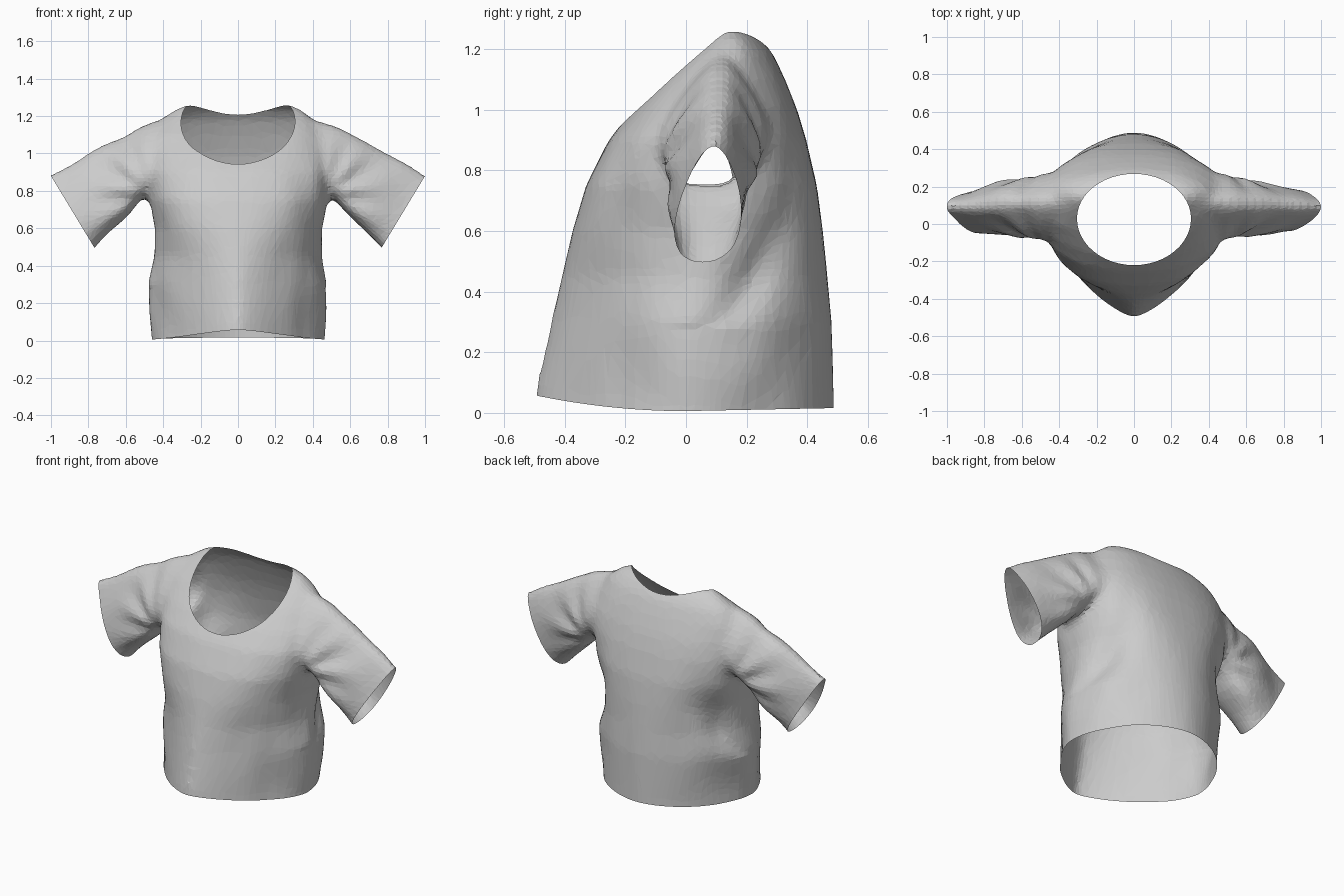
import bpy, bmesh, math
from mathutils import Vector, noise

if "Cube" in bpy.data.objects:
    bpy.data.objects.remove(bpy.data.objects["Cube"])

cloth = bpy.data.materials.new("grey cloth")
cloth.diffuse_color = (0.6, 0.6, 0.6, 1)
cloth.use_nodes = True
cloth.node_tree.nodes["Principled BSDF"].inputs["Base Color"].default_value = cloth.diffuse_color


def spow(v, e):
    return math.copysign(abs(v) ** e, v)


def loft(bm, rings):
    """Skin a list of closed point rings and cap both ends."""
    vs = [[bm.verts.new(p) for p in r] for r in rings]
    n = len(vs[0])
    for a, b in zip(vs, vs[1:]):
        for i in range(n):
            bm.faces.new((a[i], a[(i + 1) % n], b[(i + 1) % n], b[i]))
    bm.faces.new(vs[0][::-1])
    bm.faces.new(vs[-1])


def evaluated(obj):
    """Bake the modifiers of an object into its mesh."""
    dg = bpy.context.evaluated_depsgraph_get()
    me = bpy.data.meshes.new_from_object(obj.evaluated_get(dg))
    obj.modifiers.clear()
    obj.data = me


def add_object(name, bm):
    bmesh.ops.recalc_face_normals(bm, faces=bm.faces)
    me = bpy.data.meshes.new(name)
    bm.to_mesh(me)
    bm.free()
    ob = bpy.data.objects.new(name, me)
    bpy.context.collection.objects.link(ob)
    return ob


bm = bmesh.new()
N = 48
ANG = [2 * math.pi * i / N for i in range(N)]

# torso sections: z, half width, front y, back y, front and back roundness
torso = [(-.10, .46, -.512, .492, 1.38, 1.85), (.05, .465, -.492, .488, 1.38, 1.85),
         (.3, .485, -.442, .481, 1.45, 1.9), (.45, .45, -.41, .467, 1.65, 2),
         (.6, .44, -.375, .452, 2.1, 2.25), (.75, .475, -.33, .432, 2.4, 2.45),
         (.9, .50, -.255, .397, 2.4, 2.45), (1.0, .50, -.175, .367, 2.4, 2.3),
         (1.1, .48, -.075, .327, 2.4, 2.1), (1.18, .42, .005, .29, 2.3, 2),
         (1.235, .335, .055, .247, 2.1, 2), (1.26, .28, .08, .205, 2, 2)]
rings = []
for z, w, yf, yb, pf, pb in torso:
    cy, h = (yf + yb) / 2, (yb - yf) / 2
    ring = []
    for a in ANG:
        e = 2 / (pb if math.sin(a) > 0 else pf)
        ring.append((w * spow(math.cos(a), e), cy + h * spow(math.sin(a), e), z))
    rings.append(ring)
loft(bm, rings)

# sleeve sections: top x, z, bottom x, z, front y, back y, narrowing to the top
sleeve = [(.28, 1.235, .30, .86, -.13, .29, .9), (.5, 1.155, .48, .785, -.13, .265, .8),
          (.75, 1.03, .62, .65, -.1, .22, .65), (1.0, .89, .775, .49, -.08, .165, .68),
          (1.10, .83, .85, .42, -.075, .16, .7)]
for s in (1, -1):
    rings = []
    for tx, tz, bx, bz, yf, yb, nar in sleeve:
        ring = []
        for a in ANG:
            k = (1 + math.cos(a)) / 2
            lean = .01 + .04 * k
            wid = (yb - yf) / 2 * (1 + nar * (.25 - k))
            ring.append((s * (bx + (tx - bx) * k),
                         (yf + yb) / 2 + lean + wid * spow(math.sin(a), .85),
                         bz + (tz - bz) * k))
        rings.append(ring)
    loft(bm, rings)

shirt = add_object("shirt", bm)

# fuse torso and sleeves into one soft skin
m = shirt.modifiers.new("fuse", 'REMESH')
m.mode = 'VOXEL'
m.voxel_size = .022
m = shirt.modifiers.new("soften", 'SMOOTH')
m.factor = .5
m.iterations = 8
evaluated(shirt)

# cloth folds
bm = bmesh.new()
bm.from_mesh(shirt.data)
bm.normal_update()
moves = []
for v in bm.verts:
    p = v.co
    ax = abs(p.x)
    side = min(1, max(0, (ax - .15) / .25))
    d = .012 * side * noise.noise(Vector((p.x * 5, p.y * 6, p.z * 4)))
    # hollow sweeping up the back of each flank
    if ax < .52 and p.z < 1:
        line = p.y - .04 - .36 * math.sqrt(max(0, p.z - .28) / .57)
        d -= .03 * side * math.exp(-(line / .08) ** 2 - ((p.z - .5) / .2) ** 2)
    # creases fanning out from the armpit
    r = math.hypot(ax - .47, p.z - .78)
    t = math.atan2(p.z - .78, ax - .47)
    if ax > .47:
        fade = min(1, (ax - .47) / .12) * min(1, r / .14) ** 2
        d += .009 * fade * math.sin(t * 9 + p.y * 5) * math.exp(-((r - .2) / .13) ** 2)
    moves.append((v, v.normal * d))
for v, d in moves:
    v.co += d
bm.to_mesh(shirt.data)
bm.free()

m = shirt.modifiers.new("facet", 'DECIMATE')
m.ratio = .25
evaluated(shirt)

# neck opening
NX, NF, NB, NC = .305, .25, .238, .03
bm = bmesh.new()
loft(bm, [[(NX * math.cos(a),
            NC + (NB if math.sin(a) > 0 else NF) * math.sin(a), z)
           for a in ANG] for z in (.6, 1.5)])
cutter = add_object("neck_cutter", bm)
cutter.hide_render = True
m = shirt.modifiers.new("neck", 'BOOLEAN')
m.operation = 'DIFFERENCE'
m.solver = 'EXACT'
m.object = cutter
evaluated(shirt)
bpy.data.objects.remove(cutter)

bm = bmesh.new()
bm.from_mesh(shirt.data)


def in_neck(f):
    c = f.calc_center_median()
    y = c.y - NC
    return c.z > .55 and (c.x / NX) ** 2 + (y / (NB if y > 0 else NF)) ** 2 < 1.0005


bmesh.ops.delete(bm, geom=[f for f in bm.faces if in_neck(f)], context='FACES')

# hem and cuff openings
for co, no in (((0, 0, .006), (0, 0, -1)), ((1, 0, .88), (.38, 0, -.23)),
               ((-1, 0, .88), (-.38, 0, -.23))):
    bmesh.ops.bisect_plane(bm, geom=bm.verts[:] + bm.edges[:] + bm.faces[:],
                           plane_co=co, plane_no=no, clear_outer=True)

# hem lifts at the front
for v in bm.verts:
    if v.co.z < .5 and abs(v.co.x) < .5:
        k = max(0, -v.co.y / .485)
        v.co.z += (.05 * k * k + .01 * max(0, v.co.y / .485)) * (1 - v.co.z / .5)

bmesh.ops.triangulate(bm, faces=bm.faces[:])
bm.to_mesh(shirt.data)
bm.free()
shirt.data.materials.clear()
shirt.data.materials.append(cloth)
for f in shirt.data.polygons:
    f.use_smooth = False
    f.material_index = 0
